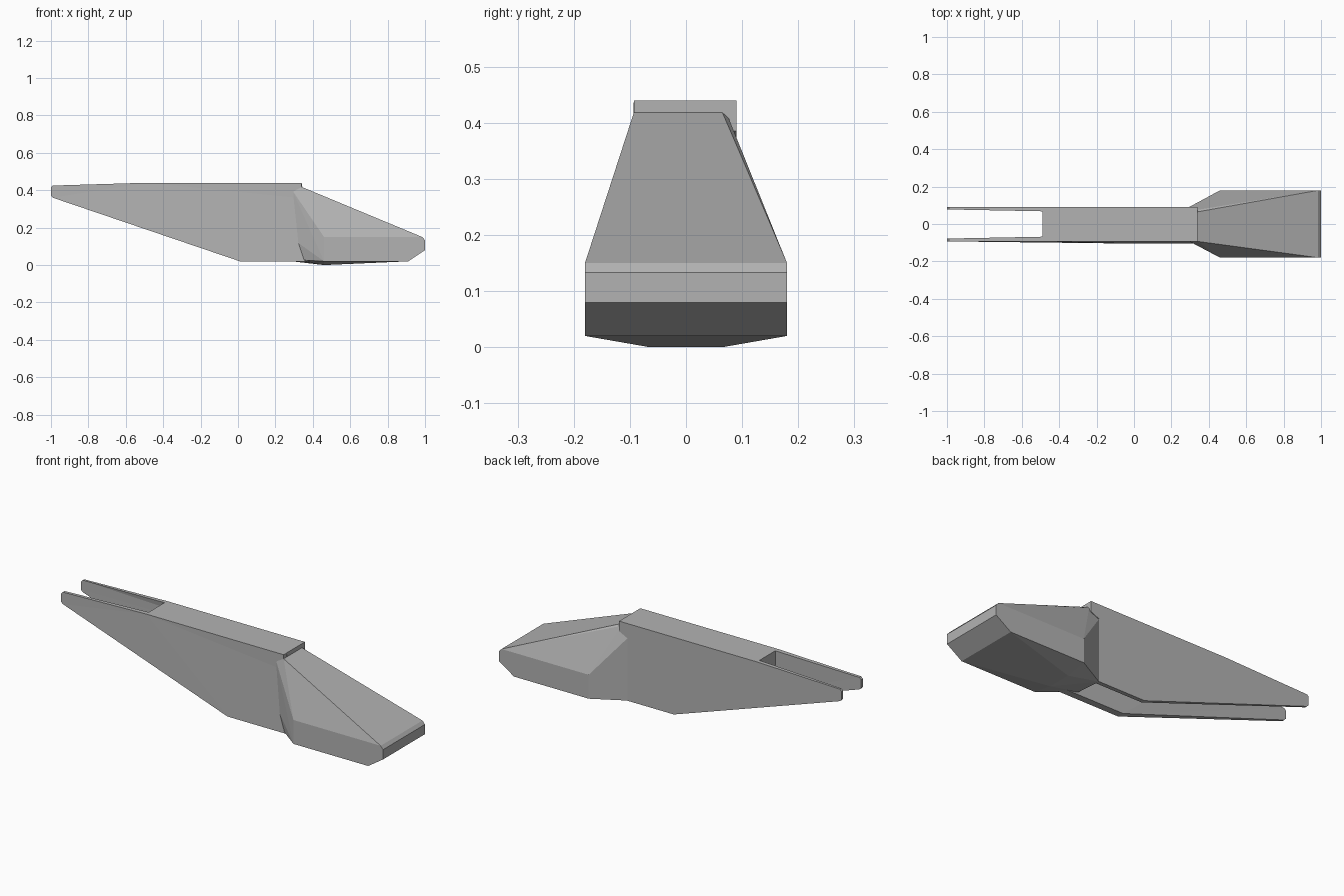
import bpy, bmesh

cube = bpy.data.objects.get("Cube")
if cube:
    bpy.data.objects.remove(cube, do_unlink=True)

grey = bpy.data.materials.new("plain grey")
grey.use_nodes = True
colour = (0.45, 0.45, 0.45, 1)
grey.diffuse_color = colour
grey.node_tree.nodes["Principled BSDF"].inputs["Base Color"].default_value = colour


def finish(name, bm):
    bmesh.ops.recalc_face_normals(bm, faces=bm.faces)
    mesh = bpy.data.meshes.new(name)
    bm.to_mesh(mesh)
    bm.free()
    obj = bpy.data.objects.new(name, mesh)
    bpy.context.collection.objects.link(obj)
    mesh.materials.append(grey)
    return obj


def slab(name, profile, inner, outer):
    """Prism of an x-z profile between two y surfaces given as functions."""
    bm = bmesh.new()
    a = [bm.verts.new((x, inner(x, z), z)) for x, z in profile]
    b = [bm.verts.new((x, outer(x, z), z)) for x, z in profile]
    bm.faces.new(a)
    bm.faces.new(b)
    for i in range(len(a)):
        j = (i + 1) % len(a)
        bm.faces.new((a[i], a[j], b[j], b[i]))
    bmesh.ops.triangulate(bm, faces=[f for f in bm.faces if len(f.verts) > 4])
    return finish(name, bm)


def hull(name, points):
    bm = bmesh.new()
    for p in points:
        bm.verts.new(p)
    bmesh.ops.convex_hull(bm, input=bm.verts)
    bmesh.ops.dissolve_limit(bm, angle_limit=0.02, verts=bm.verts, edges=bm.edges)
    return finish(name, bm)


# Side plates, open underneath, ending in two thin prongs
plate = [(-1, 0.415), (-0.99, 0.425), (-0.49, 0.44), (0.34, 0.44), (0.34, 0.385),
         (0.29, 0.36), (0.29, 0.02), (0.01, 0.02), (-0.99, 0.36), (-1, 0.37)]


def inside(x, z):
    return 0.068 + 0.01 * max(0, -0.49 - x) / 0.51


def flare(x, z):
    return -0.093 - (0.012 if z < 0.1 else 0)


slab("back_plate", plate, inside, lambda x, z: 0.09)
front_plate = plate[:5] + [(0.31, 0.36), (0.32, 0.12), (0.41, 0.02)] + plate[7:]
slab("front_plate", front_plate, lambda x, z: -inside(x, z), flare)

# Deck bridging the plates, stopping at the slot
deck = [(-0.49, 0.44), (0.34, 0.44), (0.34, 0.34), (-0.49, 0.34)]
slab("top_deck", deck, lambda x, z: -0.07, lambda x, z: 0.07)

# Wide wedge-shaped toe
side = [(1, 0.133), (0.985, 0.15), (1, 0.08), (0.91, 0.02), (0.46, 0.02), (0.46, 0.15)]
points = [(x, s * 0.18, z) for x, z in side for s in (-1, 1)]
points += [(0.46, s * 0.065, 0) for s in (-1, 1)]
points += [(0.34, -0.093, 0.418), (0.34, 0.065, 0.418), (0.34, 0.076, 0.408),
           (0.29, -0.09, 0.4), (0.29, 0.088, 0.36), (0.29, 0.088, 0.02),
           (0.32, -0.1, 0.12), (0.4, -0.1, 0.02), (0.29, -0.06, 0.03)]
hull("toe", points)
